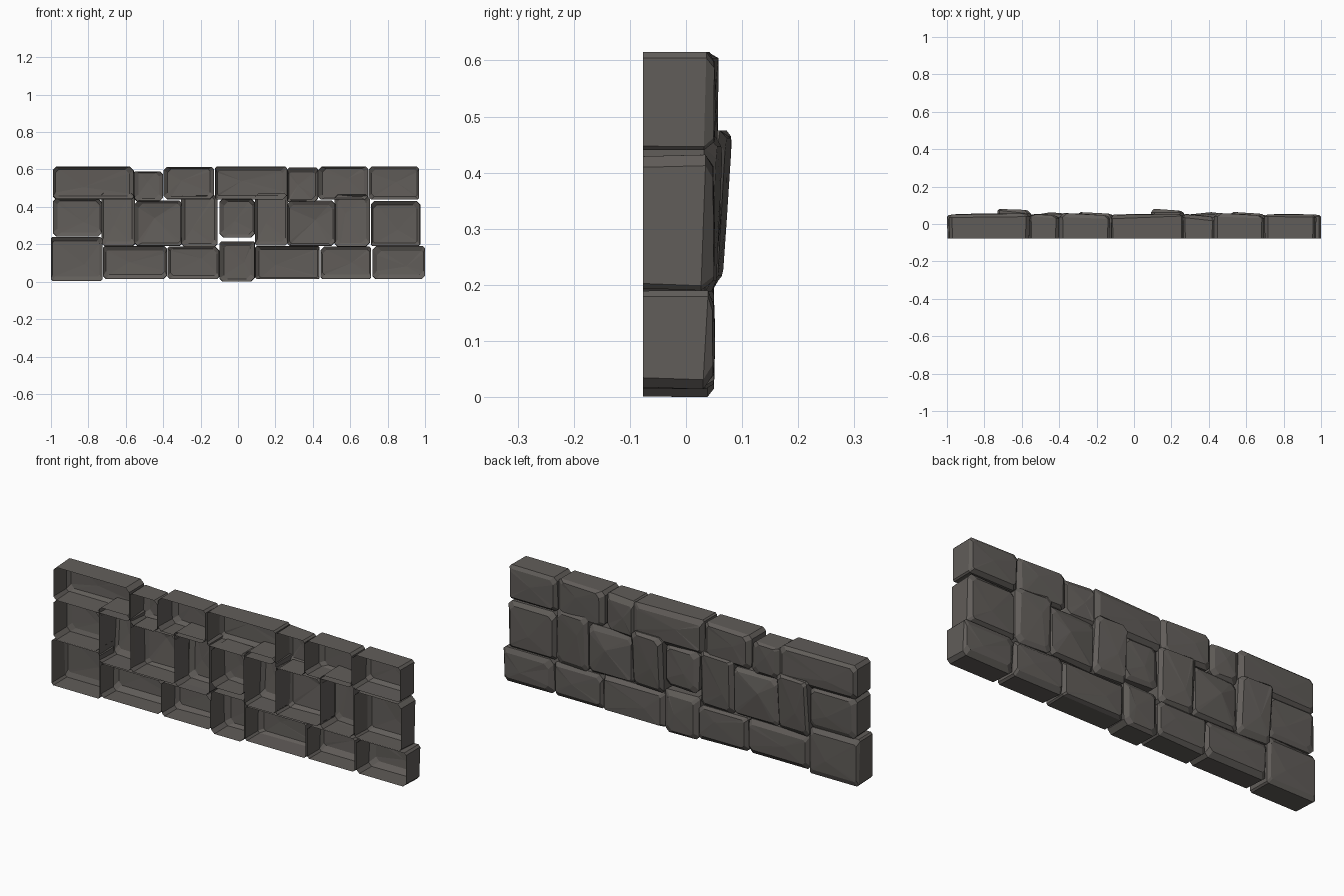
import bpy, bmesh, random
from mathutils import Vector

if "Cube" in bpy.data.objects:
    bpy.data.objects.remove(bpy.data.objects["Cube"])

random.seed(4)
BACK = -0.077

stone_mat = bpy.data.materials.new("dark grey stone")
stone_mat.diffuse_color = (0.120, 0.110, 0.101, 1)
stone_mat.use_nodes = True
stone_mat.node_tree.nodes["Principled BSDF"].inputs["Base Color"].default_value = stone_mat.diffuse_color


def outline(x0, x1, z0, z1, cuts):
    """Rectangle with four clipped corners, as (x, z) points."""
    a, b, c, d = cuts
    return [(x0 + a, z0), (x1 - b, z0), (x1, z0 + b), (x1, z1 - c),
            (x1 - c, z1), (x0 + d, z1), (x0, z1 - d), (x0, z0 + a)]


def stone(name, x0, x1, z0, z1, left=0.05, right=0.05, top=0.0, bump=0.002):
    """Hollow stone, open at y = BACK, with a chipped face towards +y.
    left/right: depth of the face at each end, top: extra depth at the top."""
    r = random.uniform
    cuts = [r(0.006, 0.022) for _ in range(4)]
    ins = [r(0.008, 0.026) for _ in range(4)]
    low = min(left, right)
    rings = []
    bm = bmesh.new()

    def depth(x, z):
        u, v = (x - x0) / (x1 - x0), (z - z0) / (z1 - z0)
        return left + (right - left) * u + top * (v - 0.5)

    # back rim, shoulder, face rim
    base = outline(x0, x1, z0, z1, cuts)
    g = 0.004
    back = outline(x0 + r(0, g), x1 - r(0, g), z0 + r(0, g), z1 - r(0, g), cuts)
    face = outline(x0 + ins[0], x1 - ins[1], z0 + ins[2], z1 - ins[3],
                   [c * 1.1 for c in cuts])
    rings.append([bm.verts.new((x, BACK, z)) for x, z in back])
    sh = [r(0.010, 0.024) for _ in range(4)]
    rings.append([bm.verts.new((x, depth(x, z) - sh[((i + 1) // 2) % 4], z))
                  for i, (x, z) in enumerate(base)])
    rings.append([bm.verts.new((x, depth(x, z) - r(0, 0.003), z)) for x, z in face])
    for lo, hi in zip(rings, rings[1:]):
        for i in range(8):
            j = (i + 1) % 8
            bm.faces.new((lo[i], lo[j], hi[j], hi[i]))
    # faceted front around an off-centre peak
    px, pz = x0 + (x1 - x0) * r(0.3, 0.7), z0 + (z1 - z0) * r(0.35, 0.65)
    peak = bm.verts.new((px, depth(px, pz) + bump, pz))
    for i in range(8):
        f = bm.faces.new((rings[2][i], rings[2][(i + 1) % 8], peak))
    # outward normals
    bmesh.ops.recalc_face_normals(bm, faces=bm.faces[:])
    bm.normal_update()
    if f.normal.y < 0:
        bmesh.ops.reverse_faces(bm, faces=bm.faces[:])
    mesh = bpy.data.meshes.new(name)
    bm.to_mesh(mesh)
    bm.free()
    mesh.materials.append(stone_mat)
    bpy.context.collection.objects.link(bpy.data.objects.new(name, mesh))


# bottom course
bottom = [
    (-1.0, -0.725, 0.004, 0.24), (-0.722, -0.38, 0.014, 0.19),
    (-0.377, -0.10, 0.014, 0.188), (-0.10, 0.09, 0.0, 0.215),
    (0.092, 0.437, 0.014, 0.19), (0.44, 0.712, 0.014, 0.188),
    (0.718, 1.0, 0.014, 0.19)]
# middle course, with tall proud stones between the square ones
middle = [
    (-0.99, -0.727, 0.242, 0.445, 0.05, 0.05, 0.006),
    (-0.73, -0.55, 0.19, 0.475, 0.074, 0.066, 0.02),
    (-0.553, -0.30, 0.192, 0.435, 0.05, 0.052, 0, 0.012),
    (-0.305, -0.11, 0.185, 0.462, 0.062, 0.05, 0.01),
    (-0.10, 0.09, 0.235, 0.445, 0.05, 0.045),
    (0.09, 0.268, 0.193, 0.475, 0.076, 0.064, 0.02),
    (0.265, 0.52, 0.192, 0.435, 0.05, 0.052, 0, 0.012),
    (0.515, 0.705, 0.187, 0.465, 0.062, 0.05, 0.01),
    (0.71, 0.975, 0.19, 0.432, 0.05, 0.05)]
# top course
top = [
    (-0.99, -0.557, 0.44, 0.615, 0.052, 0.058), (-0.558, -0.40, 0.428, 0.59, 0.054, 0.046),
    (-0.398, -0.128, 0.44, 0.613, 0.06, 0.045), (-0.122, 0.262, 0.44, 0.615, 0.05, 0.056),
    (0.263, 0.428, 0.425, 0.61, 0.054, 0.04), (0.428, 0.695, 0.44, 0.615, 0.06, 0.045),
    (0.698, 0.968, 0.44, 0.615, 0.052, 0.052)]

for course, stones in (("bottom", bottom), ("middle", middle), ("top", top)):
    for n, s in enumerate(stones, 1):
        stone(f"{course}_stone_{n}", *s)
